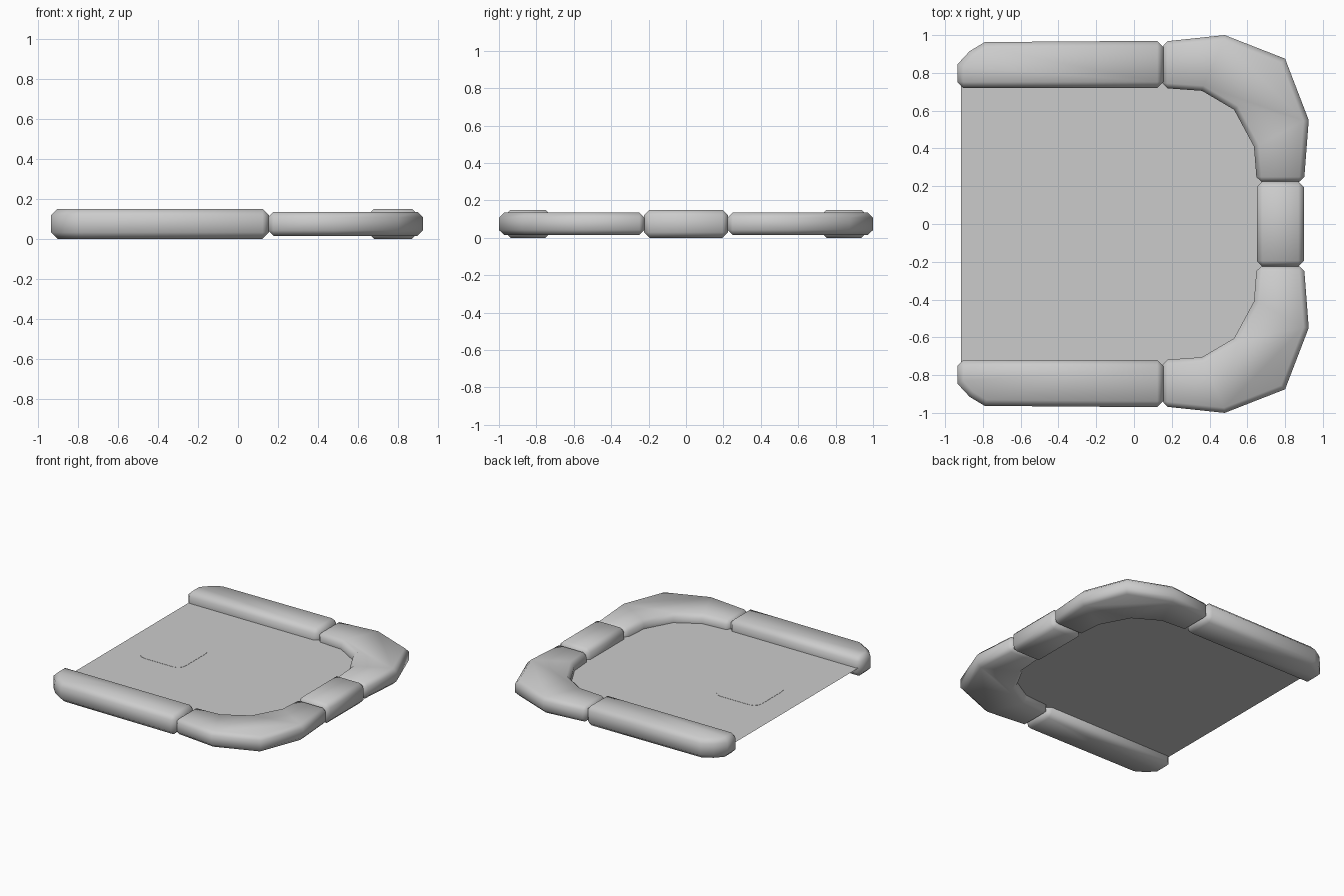
import bpy, bmesh, math

cube = bpy.data.objects.get("Cube")
if cube:
    bpy.data.objects.remove(cube, do_unlink=True)

grey = bpy.data.materials.new("plain_grey")
grey.use_nodes = True
grey.diffuse_color = (0.6, 0.6, 0.6, 1)
grey.node_tree.nodes["Principled BSDF"].inputs["Base Color"].default_value = (0.6, 0.6, 0.6, 1)


def slab(name, outline, z0, z1=None, bevel=0.0):
    """Flat sheet, or an extruded outline with chamfered rims."""
    bm = bmesh.new()
    face = bm.faces.new([bm.verts.new((x, y, z0)) for x, y in outline])
    if z1 is not None:
        top = bmesh.ops.extrude_face_region(bm, geom=[face])["geom"]
        for v in top:
            if isinstance(v, bmesh.types.BMVert):
                v.co.z = z1
        bmesh.ops.recalc_face_normals(bm, faces=bm.faces)
    else:
        face.normal_update()
        if face.normal.z < 0:
            face.normal_flip()
    if bevel:
        sharp = [e for e in bm.edges if e.calc_face_angle(0) > math.radians(60)]
        bmesh.ops.bevel(bm, geom=sharp, offset=bevel, segments=1,
                        affect='EDGES', clamp_overlap=True)
    mesh = bpy.data.meshes.new(name)
    bm.to_mesh(mesh)
    bm.free()
    mesh.materials.append(grey)
    ob = bpy.data.objects.new(name, mesh)
    bpy.context.collection.objects.link(ob)
    if bevel:
        bpy.ops.object.select_all(action='DESELECT')
        ob.select_set(True)
        bpy.context.view_layer.objects.active = ob
        bpy.ops.object.shade_smooth_by_angle(angle=math.radians(60))
    return ob


def flip(points):
    return [(x, -y) for x, y in points]


# Straight side rails and curved corner rails, mirrored front to back
rail = [(-0.935, 0.72), (-0.935, 0.845), (-0.87, 0.915), (-0.79, 0.963),
        (0.155, 0.97), (0.155, 0.72)]
corner_outer = [(0.15, 0.965), (0.48, 1.0), (0.8, 0.875), (0.925, 0.55), (0.9, 0.222)]
corner_inner = [(0.65, 0.222), (0.635, 0.41), (0.53, 0.605), (0.36, 0.705), (0.15, 0.72)]
corner = corner_outer + corner_inner
for side, shape in (("back", lambda p: p), ("front", flip)):
    slab(side + "_side_rail", shape(rail), 0.0, 0.15, 0.032)
    slab(side + "_corner_rail", shape(corner), 0.015, 0.135, 0.027)

# Short rail joining the two corners
slab("end_rail", [(0.65, -0.225), (0.9, -0.225), (0.9, 0.225), (0.65, 0.225)],
     0.0, 0.15, 0.03)

# Thin floor sheet, its rim hidden inside the rails
rim = [(-0.915, 0.76), (0.36, 0.76), (0.58, 0.65), (0.69, 0.43), (0.71, 0.2)]
slab("floor_sheet", rim + flip(rim)[::-1], 0.07)

# Rounded square panel lying on the floor
panel, half, radius = [], 0.18, 0.06
for i, (sx, sy) in enumerate([(1, 1), (-1, 1), (-1, -1), (1, -1)]):
    for k in range(4):
        a = math.radians(90 * i + 30 * k)
        panel.append((-0.53 + sx * (half - radius) + radius * math.cos(a),
                      sy * (half - radius) + radius * math.sin(a)))
slab("floor_panel", panel, 0.0705, 0.072)
